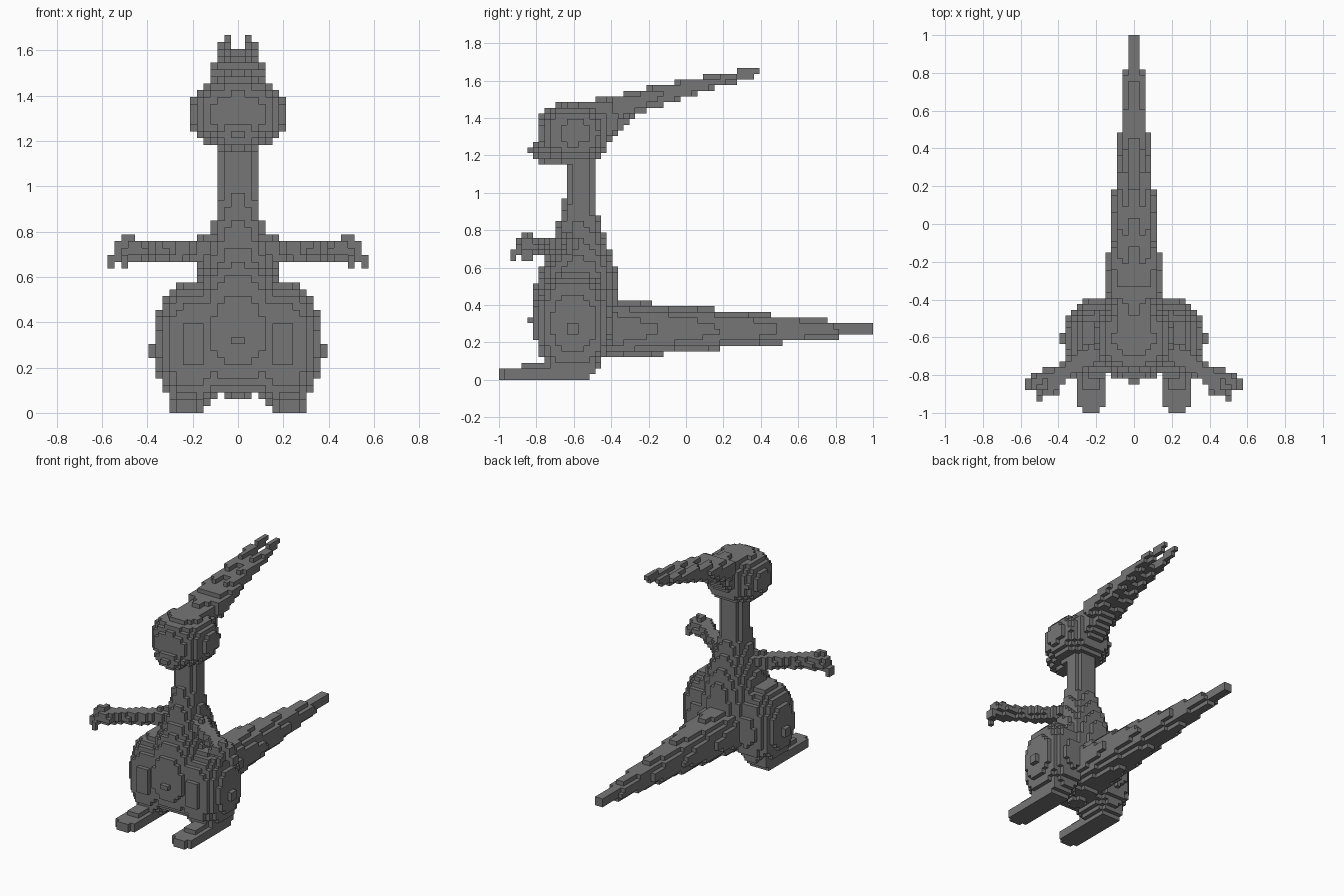
import bpy
import bmesh
from mathutils import Vector

# Blocky creature: each part is a solid rule sampled on one shared block grid
V = 1 / 33
HALF_X, LEN_Y, TALL_Z = 19, 66, 55

if "Cube" in bpy.data.objects:
    bpy.data.objects.remove(bpy.data.objects["Cube"], do_unlink=True)

grey = bpy.data.materials.new("dark_grey")
grey.use_nodes = True
colour = (0.18, 0.18, 0.18, 1)
grey.diffuse_color = colour
grey.node_tree.nodes["Principled BSDF"].inputs["Base Color"].default_value = colour


def blob(centre, radii, power=2.0):
    """Rounded ellipsoid."""
    return lambda p: sum((abs(a - c) / r) ** power for a, c, r in zip(p, centre, radii)) <= 1


def limb(*points):
    """Chain of tapered round segments; each point is (x, y, z, radius)."""
    def inside(p):
        for a, b in zip(points, points[1:]):
            start, end = Vector(a[:3]), Vector(b[:3])
            axis = end - start
            t = min(1, max(0, (p - start).dot(axis) / axis.length_squared))
            if (p - start - axis * t).length <= a[3] + (b[3] - a[3]) * t:
                return True
        return False
    return inside


def slices(rows):
    """Stack of ellipses; each row is (z, centre y, x radius, y radius)."""
    def inside(p):
        for a, b in zip(rows, rows[1:]):
            if a[0] <= p.z < b[0]:
                t = (p.z - a[0]) / (b[0] - a[0])
                cy, rx, ry = (m + (n - m) * t for m, n in zip(a[1:], b[1:]))
                return (p.x / rx) ** 2 + ((p.y - cy) / ry) ** 2 <= 1
        return False
    return inside


def box(low, high):
    return lambda p: all(l < a < h for l, a, h in zip(low, p, high))


def union(*rules):
    return lambda p: any(rule(p) for rule in rules)


# Belly, chest and neck
torso = slices([
    (0.07, -0.6, 0.03, 0.03), (0.09, -0.6, 0.12, 0.12), (0.13, -0.6, 0.18, 0.17),
    (0.21, -0.6, 0.23, 0.21), (0.32, -0.6, 0.25, 0.235), (0.45, -0.595, 0.24, 0.23),
    (0.57, -0.58, 0.2, 0.21), (0.67, -0.57, 0.165, 0.165), (0.76, -0.565, 0.125, 0.14),
    (0.88, -0.57, 0.1, 0.1), (1.0, -0.565, 0.09, 0.085), (1.2, -0.56, 0.088, 0.08),
])
# Tail tapering straight back
tail = limb((0, -0.5, 0.27, 0.17), (0, 1.02, 0.27, 0.027))
# Round skull with a short muzzle
head = union(
    blob((0, -0.6, 1.32), (0.21, 0.2, 0.17), 2.2),
    blob((0, -0.72, 1.23), (0.12, 0.12, 0.075)),
    limb((0, -0.55, 1.34, 0.15), (0, -0.3, 1.465, 0.07)),
)
# Swept back crest ending in two prongs
crest = limb((0.06, -0.35, 1.46, 0.07), (0.05, 0, 1.56, 0.045), (0.046, 0.38, 1.645, 0.022))
# Haunches and long flat feet
thigh = union(
    blob((0.2, -0.605, 0.3), (0.17, 0.205, 0.285), 2.3),
    blob((0.2, -0.605, 0.265), (0.182, 0.17, 0.16)),
)
foot = union(
    box((0.18, -1, 0), (0.28, -0.5, 0.06)),
    box((0.15, -0.97, 0), (0.3, -0.52, 0.06)),
    box((0.18, -0.88, 0), (0.27, -0.5, 0.09)),
    box((0.15, -0.73, 0.03), (0.3, -0.48, 0.15)),
)
# Arms reaching forward and out, with three stubby fingers
arm = limb((0.1, -0.6, 0.72, 0.06), (0.3, -0.74, 0.72, 0.047), (0.44, -0.83, 0.72, 0.045))
hand = union(
    blob((0.46, -0.84, 0.72), (0.085, 0.07, 0.05)),
    limb((0.46, -0.84, 0.72, 0.03), (0.5, -0.88, 0.7, 0.03), (0.5, -0.925, 0.66, 0.022)),
    limb((0.48, -0.84, 0.72, 0.03), (0.53, -0.85, 0.7, 0.03), (0.56, -0.85, 0.66, 0.022)),
    limb((0.46, -0.84, 0.74, 0.03), (0.485, -0.86, 0.77, 0.03)),
    limb((0.43, -0.82, 0.72, 0.03), (0.47, -0.77, 0.72, 0.022)),
)

PARTS = [("torso", torso, False), ("tail", tail, False), ("head", head, False),
         ("crest_prong", crest, True), ("thigh", thigh, True), ("foot", foot, True),
         ("arm", arm, True), ("hand", hand, True)]

# Every block belongs to the first part that contains it
owner = {}
for i in range(HALF_X):
    for j in range(LEN_Y):
        for k in range(TALL_Z):
            p = Vector(((i + 0.5) * V, (j + 0.5) * V - 1, (k + 0.5) * V))
            for name, rule, paired in PARTS:
                if rule(p):
                    owner[i, j, k] = "left_" + name if paired else name
                    owner[-1 - i, j, k] = "right_" + name if paired else name
                    break

cells = {}
for cell, name in owner.items():
    cells.setdefault(name, []).append(cell)

# Skin the exposed block sides of each part
for name, blocks in cells.items():
    bm = bmesh.new()
    corners = {}

    def corner(c):
        if c not in corners:
            corners[c] = bm.verts.new((c[0] * V, c[1] * V - 1, c[2] * V))
        return corners[c]

    for cell in blocks:
        for axis in range(3):
            u, w = (axis + 1) % 3, (axis + 2) % 3
            for side in (0, 1):
                beside = list(cell)
                beside[axis] += 2 * side - 1
                if tuple(beside) in owner:
                    continue
                ring = []
                for du, dw in ((0, 0), (1, 0), (1, 1), (0, 1)):
                    c = list(cell)
                    c[axis] += side
                    c[u] += du
                    c[w] += dw
                    ring.append(corner(tuple(c)))
                bm.faces.new(ring if side else ring[::-1])
    mesh = bpy.data.meshes.new(name)
    bm.to_mesh(mesh)
    bm.free()
    mesh.materials.append(grey)
    bpy.context.collection.objects.link(bpy.data.objects.new(name, mesh))
